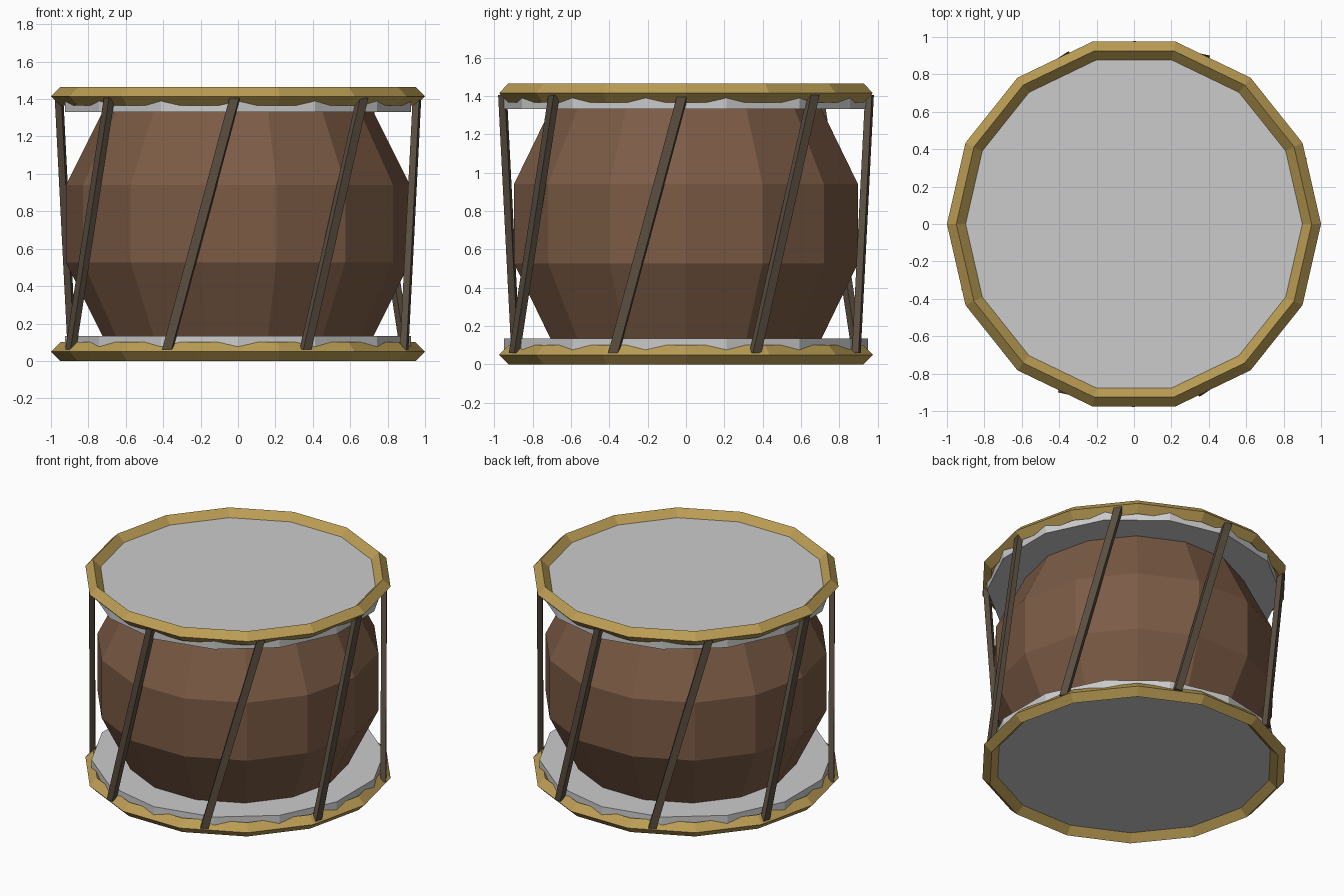
import bpy, bmesh
from math import sin, cos, tau, radians
from mathutils import Vector

if "Cube" in bpy.data.objects:
    bpy.data.objects.remove(bpy.data.objects["Cube"])

H = 1.465      # overall height
SIDES = 14


def material(name, rgb):
    m = bpy.data.materials.new(name)
    m.diffuse_color = (*rgb, 1)
    m.use_nodes = True
    m.node_tree.nodes["Principled BSDF"].inputs["Base Color"].default_value = m.diffuse_color
    return m


gold = material("gold", (0.5, 0.34, 0.09))
wood = material("wood", (0.2, 0.105, 0.06))
cord = material("cord", (0.1, 0.075, 0.05))


def mesh_object(name, bm, mat):
    bmesh.ops.recalc_face_normals(bm, faces=bm.faces)
    me = bpy.data.meshes.new(name)
    bm.to_mesh(me)
    bm.free()
    me.materials.append(mat)
    ob = bpy.data.objects.new(name, me)
    bpy.context.collection.objects.link(ob)
    return ob


def loft(bm, rings):
    """Skin matching rings of points and cap both ends."""
    loops = [[bm.verts.new(p) for p in ring] for ring in rings]
    for a, b in zip(loops, loops[1:]):
        for i in range(len(a)):
            j = (i + 1) % len(a)
            bm.faces.new((a[i], a[j], b[j], b[i]))
    bm.faces.new(loops[0])
    bm.faces.new(loops[-1])


# Barrel body
profile = [(0.718, 0.12), (0.92, 0.527), (0.92, 0.94), (0.718, H - 0.12)]
bm = bmesh.new()
loft(bm, [[(r * cos(tau * i / SIDES), r * sin(tau * i / SIDES), z)
           for i in range(SIDES)] for r, z in profile])
mesh_object("barrel", bm, wood)

# Diamond-section hoops and the drum heads they hold
for side, hoop_z, head_z in (("bottom", 0.05, 0.092), ("top", H - 0.05, H - 0.092)):
    bpy.ops.mesh.primitive_torus_add(major_radius=0.95, minor_radius=0.05,
                                     major_segments=SIDES, minor_segments=4,
                                     location=(0, 0, hoop_z))
    hoop = bpy.context.object
    hoop.name = side + "_hoop"
    hoop.data.materials.append(gold)
    bpy.ops.mesh.primitive_cylinder_add(vertices=SIDES, radius=0.95, depth=0.084,
                                        location=(0, 0, head_z))
    bpy.context.object.name = side + "_head"

# Eight slanted tension cords
for k in range(8):
    top, low = radians(45 * k - 1), radians(45 * k - 23)
    mid = (top + low) / 2
    out = Vector((cos(mid), sin(mid), 0)) * 0.018
    along = Vector((-sin(mid), cos(mid), 0)) * 0.026
    rings = []
    for ang, r, z in ((low, 0.965, 0.06), (top, 0.957, 1.405)):
        c = Vector((r * cos(ang), r * sin(ang), z))
        rings.append([c + out + along, c - out + along, c - out - along, c + out - along])
    bm = bmesh.new()
    loft(bm, rings)
    mesh_object(f"tension_cord_{k + 1}", bm, cord)
